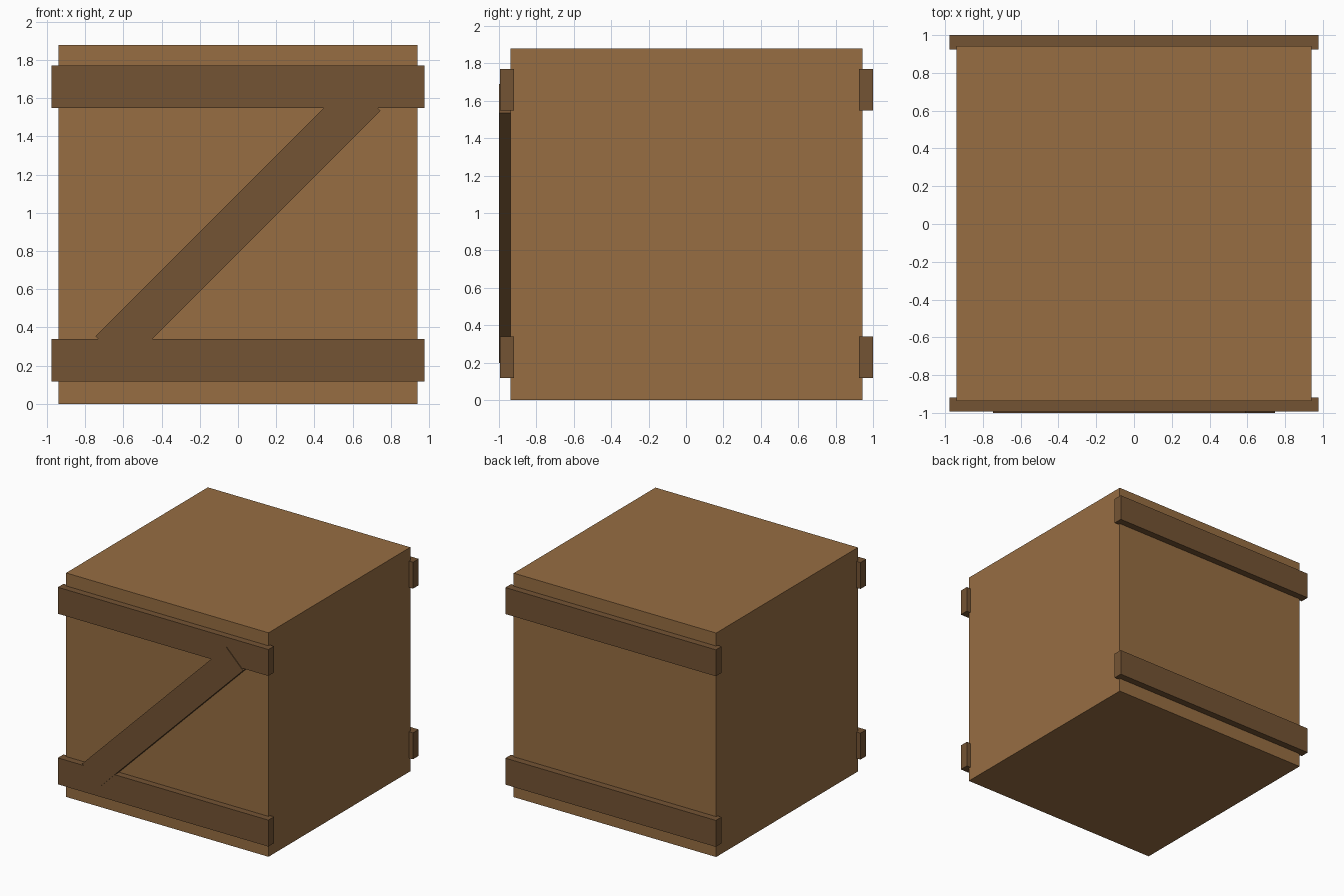
import bpy
from math import radians

if "Cube" in bpy.data.objects:
    bpy.data.objects.remove(bpy.data.objects["Cube"])


def material(name, rgb):
    m = bpy.data.materials.new(name)
    m.diffuse_color = (*rgb, 1)
    m.use_nodes = True
    m.node_tree.nodes["Principled BSDF"].inputs["Base Color"].default_value = m.diffuse_color
    return m


body_wood = material("body_wood", (0.31, 0.155, 0.055))
plank_wood = material("plank_wood", (0.175, 0.088, 0.034))


def box(name, centre, size, mat, tilt=0):
    bpy.ops.mesh.primitive_cube_add(size=1, location=centre)
    ob = bpy.context.object
    ob.name = name
    ob.scale = size
    ob.rotation_euler.y = tilt
    ob.data.materials.append(mat)
    return ob


# Crate body
box("crate_body", (0, 0.0025, 0.94), (1.88, 1.88, 1.88), body_wood)

# Horizontal planks on the front and back
for side, y in (("front", -0.956), ("back", 0.9625)):
    for level, z in (("lower", 0.228), ("upper", 1.66)):
        box(f"{side}_{level}_plank", (0, y, z), (1.955, 0.075, 0.222), plank_wood)

# Diagonal brace on the front, standing slightly proud of the planks
box("front_diagonal_brace", (0, -0.9625, 0.944), (1.89, 0.075, 0.222),
    plank_wood, tilt=radians(-45))
